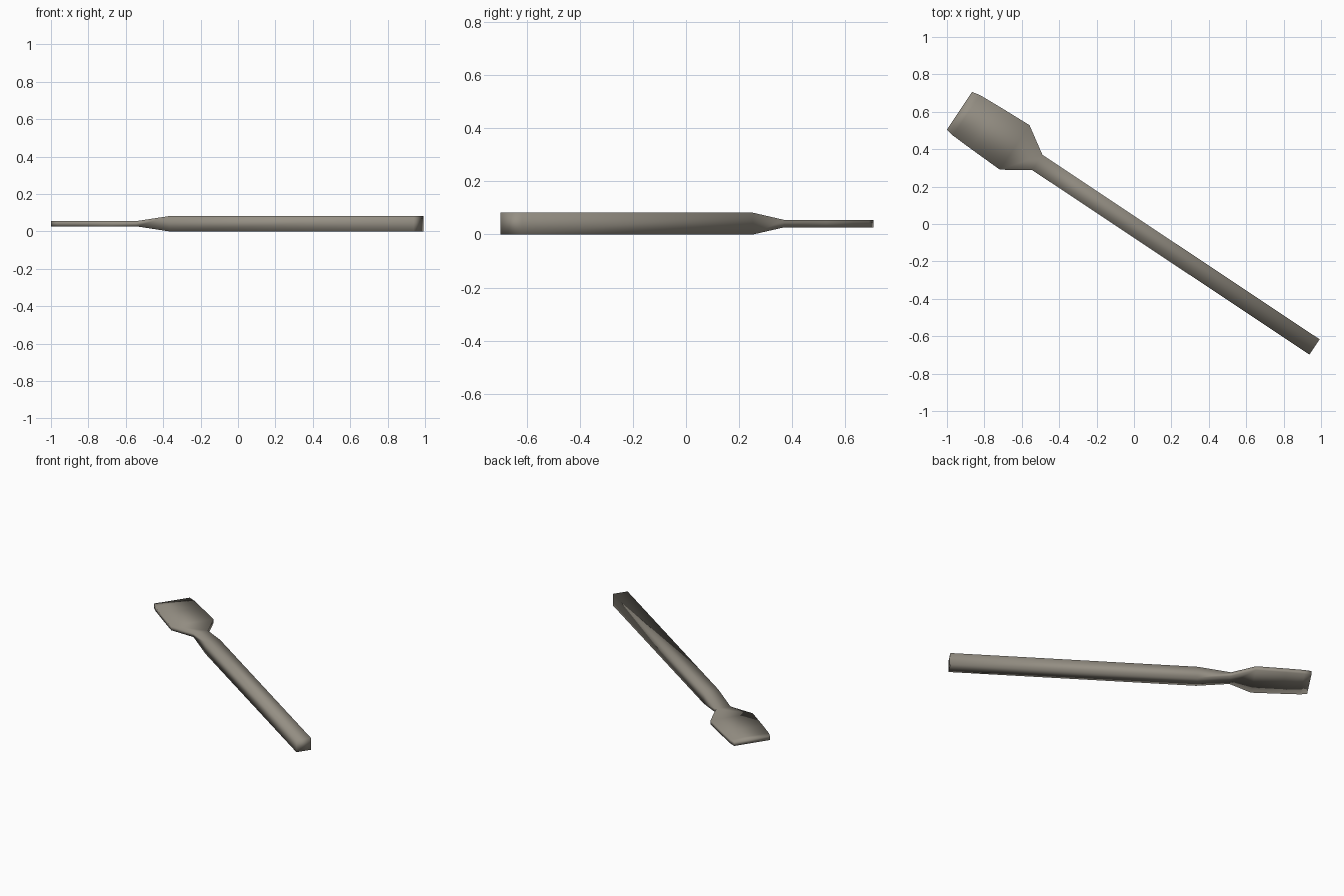
import bpy, bmesh
from mathutils import Vector

if "Cube" in bpy.data.objects:
    bpy.data.objects.remove(bpy.data.objects["Cube"])

# Diagonal axes in plan: U runs from handle end to blade tip, V across
U = Vector((-0.8325, 0.554, 0))
V = Vector((0.554, 0.8325, 0))
MID_V, MID_Z = -0.0125, 0.041

# Rectangular sections: distance along U, half width, half height
sections = [
    (-1.168, 0.049, 0.041),   # handle end
    (0.400, 0.049, 0.041),    # start of neck
    (0.612, 0.049, 0.014),    # end of neck
    (0.758, 0.143, 0.014),    # blade shoulder
    (0.950, 0.136, 0.014),
    (1.068, 0.130, 0.014),
    (1.112, 0.121, 0.014),    # blade tip
]

bm = bmesh.new()
rings = []
for u, w, h in sections:
    ring = []
    for sv, sz in ((-1, -1), (1, -1), (1, 1), (-1, 1)):
        p = U * u + V * (MID_V + sv * w)
        p.z = MID_Z + sz * h
        ring.append(bm.verts.new(p))
    rings.append(ring)
for a, b in zip(rings, rings[1:]):
    for i in range(4):
        j = (i + 1) % 4
        bm.faces.new((a[i], a[j], b[j], b[i]))
bm.faces.new(rings[0])
bm.faces.new(rings[-1])
bmesh.ops.recalc_face_normals(bm, faces=bm.faces)
for f in bm.faces:
    f.smooth = True           # soft shading over all corners

mesh = bpy.data.meshes.new("paddle")
bm.to_mesh(mesh)
bm.free()
obj = bpy.data.objects.new("paddle", mesh)
bpy.context.collection.objects.link(obj)

mat = bpy.data.materials.new("warm grey")
mat.diffuse_color = (0.30, 0.275, 0.23, 1)
mat.use_nodes = True
mat.node_tree.nodes["Principled BSDF"].inputs["Base Color"].default_value = mat.diffuse_color
mesh.materials.append(mat)
